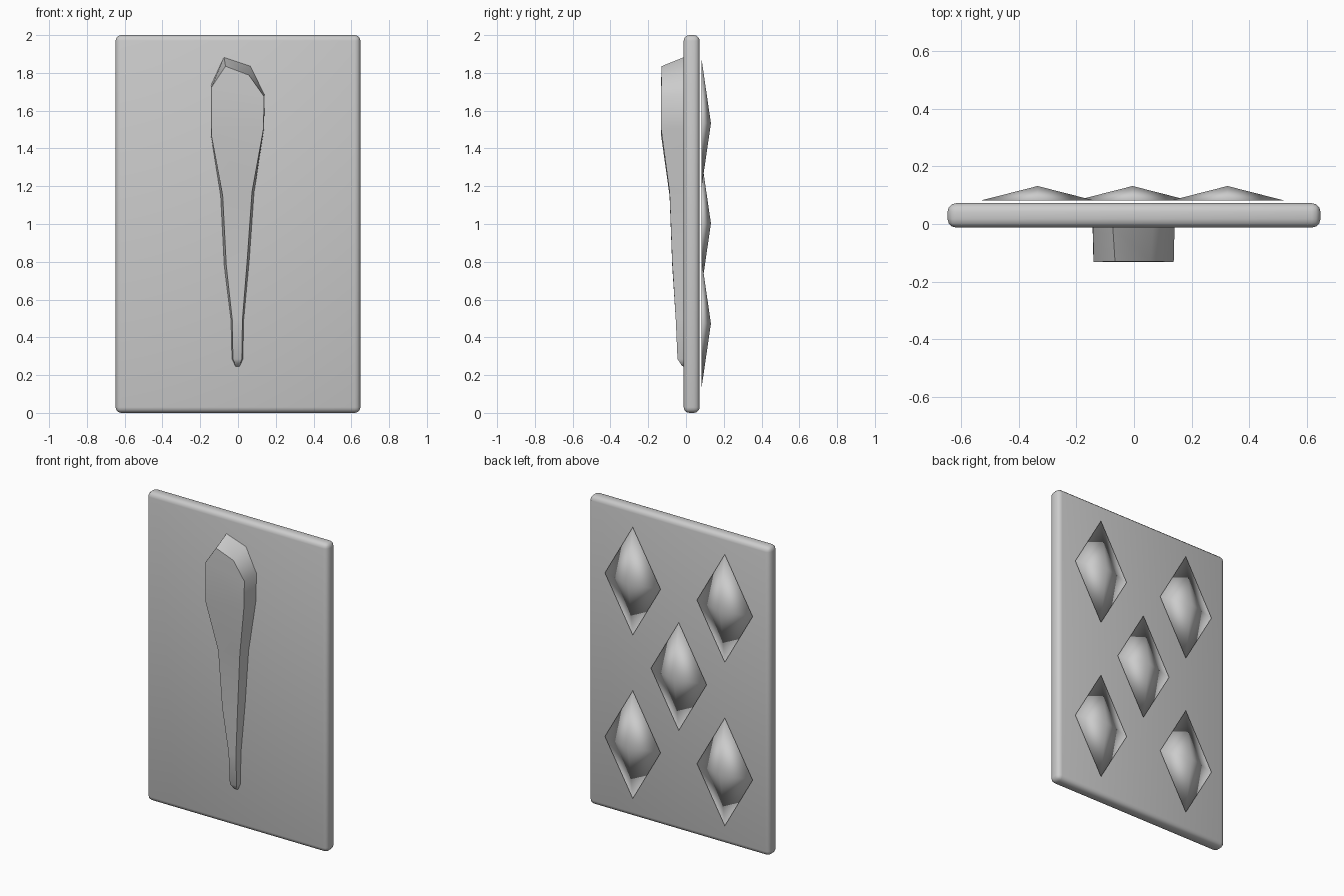
import bpy, bmesh, math

if "Cube" in bpy.data.objects:
    bpy.data.objects.remove(bpy.data.objects["Cube"])


def make_object(name, verts, faces):
    mesh = bpy.data.meshes.new(name)
    bm = bmesh.new()
    vs = [bm.verts.new(v) for v in verts]
    for f in faces:
        bm.faces.new([vs[i] for i in f])
    bmesh.ops.recalc_face_normals(bm, faces=bm.faces)
    bm.to_mesh(mesh)
    bm.free()
    obj = bpy.data.objects.new(name, mesh)
    bpy.context.collection.objects.link(obj)
    return obj


def smooth(obj, angle):
    bpy.ops.object.select_all(action='DESELECT')
    obj.select_set(True)
    bpy.context.view_layer.objects.active = obj
    bpy.ops.object.shade_smooth_by_angle(angle=math.radians(angle))


# Card slab with rounded edges
bpy.ops.mesh.primitive_cube_add(size=1, location=(0, 0.03, 1))
card = bpy.context.object
card.name = "card"
card.scale = (1.296, 0.085, 2)
bpy.ops.object.transform_apply(location=False, rotation=False, scale=True)
bevel = card.modifiers.new("rounding", 'BEVEL')
bevel.width = 0.03
bevel.segments = 3
bpy.ops.object.modifier_apply(modifier=bevel.name)
smooth(card, 40)

# Club relief: rows of left x, left z, right x, right z, front y, front inset, front drop
rows = [
    (-0.074, 1.885, 0.066, 1.838, -0.130, 0.008, 0.050),
    (-0.143, 1.735, 0.141, 1.685, -0.132, 0.003, 0.010),
    (-0.144, 1.470, 0.138, 1.505, -0.132, 0.003, 0.000),
    (-0.093, 1.150, 0.086, 1.170, -0.087, 0.012, 0.000),
    (-0.074, 0.780, 0.060, 0.800, -0.073, 0.012, 0.000),
    (-0.038, 0.490, 0.031, 0.490, -0.054, 0.008, 0.000),
    (-0.033, 0.285, 0.027, 0.285, -0.045, 0.006, 0.000),
    (-0.014, 0.242, 0.008, 0.242, -0.022, 0.002, -0.008),
]
back = -0.006
verts, faces = [], []
for xl, zl, xr, zr, yf, inset, drop in rows:
    verts += [(xl, back, zl), (xl + inset, yf, zl - drop),
              (xr - inset, yf, zr - drop), (xr, back, zr)]
for r in range(len(rows) - 1):
    a, b = 4 * r, 4 * r + 4
    for i in range(4):
        j = (i + 1) % 4
        faces.append((a + i, a + j, b + j, b + i))
n = len(verts)
faces += [(0, 1, 2, 3), (n - 4, n - 3, n - 2, n - 1)]
club = make_object("club_relief", verts, faces)
smooth(club, 65)

# Five diamond pyramids floating just off the back
cx = -0.005
for k, (dx, z) in enumerate([(-0.33, 1.533), (0.33, 1.533), (0, 1.003),
                             (-0.33, 0.473), (0.33, 0.473)]):
    x = cx + dx
    rim, peak = 0.081, 0.132
    diamond = make_object(
        "diamond_%d" % (k + 1),
        [(x, rim, z + 0.35), (x + 0.2, rim, z), (x, rim, z - 0.35),
         (x - 0.2, rim, z), (x, peak, z)],
        [(0, 1, 4), (1, 2, 4), (2, 3, 4), (3, 0, 4), (0, 1, 2, 3)])
    smooth(diamond, 180)
